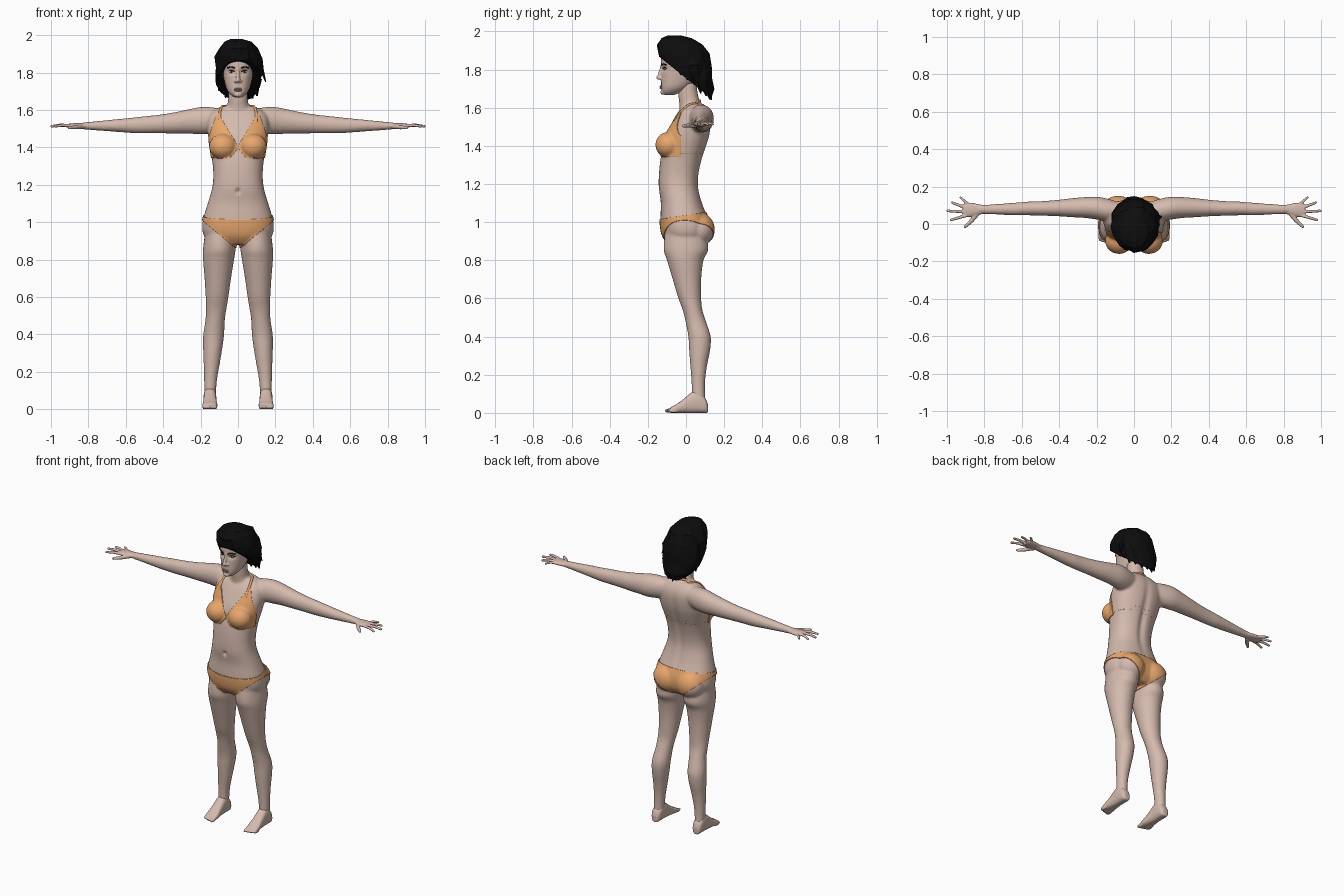
import bpy, bmesh, math, random
from mathutils import Vector as V, Matrix
from mathutils.bvhtree import BVHTree

if "Cube" in bpy.data.objects:
    bpy.data.objects.remove(bpy.data.objects["Cube"])

random.seed(4)


def material(name, rgb):
    m = bpy.data.materials.new(name)
    m.diffuse_color = (*rgb, 1)
    m.use_nodes = True
    m.node_tree.nodes["Principled BSDF"].inputs["Base Color"].default_value = m.diffuse_color
    return m


SKIN = material("skin", (.66, .49, .42))
FABRIC = material("orange_fabric", (.84, .40, .16))
HAIR = material("black_hair", (.004, .004, .004))
LIPS = material("lips", (.43, .26, .23))
WHITE = material("eye_white", (.65, .62, .6))
IRIS = material("dark_iris", (.03, .02, .015))


def smooth(rows, k=4):
    """Catmull-Rom interpolation of rows of numbers."""
    out, n = [], len(rows)
    for i in range(n - 1):
        q = [rows[max(i - 1, 0)], rows[i], rows[i + 1], rows[min(i + 2, n - 1)]]
        for j in range(k):
            t = j / k
            out.append([.5 * (2*b + (c-a)*t + (2*a-5*b+4*c-d)*t*t + (3*b-a-3*c+d)*t**3)
                        for a, b, c, d in zip(*q)])
    return out + [rows[-1]]


def tube(bm, rings, n=28, p=2.0):
    """Closed loft through superelliptic rings (centre, half axis, half axis)."""
    loops = []
    for c, a, b in rings:
        loop = []
        for i in range(n):
            t = 2 * math.pi * i / n
            f = [math.copysign(abs(w) ** (2 / p), w) for w in (math.cos(t), math.sin(t))]
            loop.append(bm.verts.new(c + a * f[0] + b * f[1]))
        loops.append(loop)
    for l, m in zip(loops, loops[1:]):
        for i in range(n):
            bm.faces.new((l[i], l[(i+1) % n], m[(i+1) % n], m[i]))
    bm.faces.new(loops[0])
    bm.faces.new(loops[-1])


def upright(rows):
    """Rows (z, x centre, x radius, y front, y back) to rings."""
    return [(V((x, (f+b)/2, z)), V((r, 0, 0)), V((0, (b-f)/2, 0))) for z, x, r, f, b in rows]


def ball(bm, c, r, seg=20):
    bmesh.ops.create_uvsphere(bm, u_segments=seg, v_segments=seg // 2 + 2, radius=1,
                              matrix=Matrix.Translation(c) @ Matrix.Diagonal((*r, 1)))


def digit(bm, pts, r0, r1):
    """Tapered finger lying in the horizontal plane."""
    pts = [V(p) for p in pts]
    d = pts[-1] - pts[0]
    side = V((-d.y, d.x, 0)).normalized()
    n = len(pts) - 1
    rings = [(p, side * (r0+(r1-r0)*i/n), V((0, 0, r0+(r1-r0)*i/n))) for i, p in enumerate(pts)]
    tube(bm, rings, 12)
    ball(bm, pts[-1], (r1, r1, r1), 12)


def make(name, bm, mat, shade=True):
    bmesh.ops.recalc_face_normals(bm, faces=bm.faces)
    me = bpy.data.meshes.new(name)
    bm.to_mesh(me)
    bm.free()
    me.materials.append(mat)
    if shade:
        me.shade_smooth()
    o = bpy.data.objects.new(name, me)
    bpy.context.collection.objects.link(o)
    return o


def fuse(name, bm, voxel, rounds, sculpt=None):
    """Merge overlapping volumes into one smooth skin."""
    o = make(name, bm, SKIN)
    m = o.modifiers.new("merge", 'REMESH')
    m.mode, m.voxel_size = 'VOXEL', voxel
    s = o.modifiers.new("soften", 'SMOOTH')
    s.factor, s.iterations = .5, rounds
    dg = bpy.context.evaluated_depsgraph_get()
    me = bpy.data.meshes.new_from_object(o.evaluated_get(dg))
    o.modifiers.clear()
    o.data = me
    me.materials.clear()
    me.materials.append(SKIN)
    if sculpt:
        for v in me.vertices:
            v.co.y += sculpt(v.co)
    me.shade_smooth()
    return o


def tree(o):
    bm = bmesh.new()
    bm.from_mesh(o.data)
    return BVHTree.FromBMesh(bm)


def gauss(*terms):
    return math.exp(-sum((d / w) ** 2 for d, w in terms))


# Body: torso, neck, bust, seat, legs and arms
bm = bmesh.new()
tube(bm, upright(smooth([
    (.885, 0, .13, -.09, .09), (.93, 0, .183, -.122, .12), (1.0, 0, .19, -.134, .122),
    (1.1, 0, .162, -.132, .085), (1.18, 0, .139, -.143, .066), (1.25, 0, .132, -.142, .068),
    (1.33, 0, .138, -.134, .085), (1.4, 0, .15, -.12, .108), (1.46, 0, .16, -.105, .125),
    (1.53, 0, .165, -.07, .132), (1.58, 0, .15, -.04, .122), (1.62, 0, .09, -.005, .095)])), 36, 2.3)
tube(bm, upright(smooth([(1.56, 0, .09, -.03, .1), (1.62, 0, .06, -.035, .08),
                         (1.66, 0, .053, -.04, .065), (1.73, 0, .05, -.04, .055)])))
for s in (1, -1):
    ball(bm, (s*.08, -.092, 1.405), (.07, .064, .064))
    ball(bm, (s*.085, .07, .96), (.088, .077, .085))
    tube(bm, upright(smooth([(z, s*x, r, f, b) for z, x, r, f, b in [
        (.95, .095, .08, -.11, .1), (.86, .1, .087, -.118, .118), (.8, .104, .083, -.1, .092),
        (.7, .108, .071, -.07, .08), (.6, .112, .061, -.04, .08), (.54, .117, .056, -.018, .086),
        (.48, .122, .052, -.003, .105), (.4, .13, .056, .012, .13), (.33, .135, .052, .016, .127),
        (.25, .14, .044, .022, .111), (.17, .146, .036, .028, .101), (.1, .149, .032, .03, .1),
        (.03, .15, .03, .03, .105)]])))
    arm = smooth([(.06, 1.55, .05, .07, .04), (.14, 1.545, .07, .075, .06), (.2, 1.543, .073, .085, .061),
                  (.26, 1.539, .066, .088, .056), (.33, 1.532, .058, .087, .051),
                  (.42, 1.525, .05, .085, .043), (.5, 1.521, .046, .083, .039),
                  (.56, 1.518, .042, .083, .037), (.64, 1.517, .035, .08, .034),
                  (.72, 1.516, .028, .079, .029), (.8, 1.515, .021, .078, .025), (.84, 1.515, .017, .078, .026)])
    tube(bm, [(V((s*x, y, z)), V((0, ry, 0)), V((0, 0, rz))) for x, z, rz, y, ry in arm])


def body_detail(c):
    if c.y > 0:  # spine groove
        return -.012 * gauss((c.x, .022), (c.z - 1.32, .2))
    return .014 * gauss((c.x, .01), (c.z - 1.165, .014))  # navel


body = fuse("body", bm, .007, 10, body_detail)

# Hands and feet
for s, side in ((1, "left"), (-1, "right")):
    bm = bmesh.new()
    tube(bm, [(V((s*x, y, 1.515)), V((0, ry, 0)), V((0, 0, rz))) for x, y, ry, rz in smooth([
        (.8, .078, .022, .018), (.835, .077, .03, .016), (.87, .076, .038, .015),
        (.9, .076, .037, .012), (.915, .074, .03, .009)])], 20)
    for base, tip, r in (((.895, .046), (.978, .022), .0095), ((.905, .066), (.997, .07), .0098),
                         ((.9, .087), (.972, .114), .0095), ((.885, .104), (.928, .142), .0085)):
        mid = [(a + b) / 2 for a, b in zip(base, tip)]
        digit(bm, [(s*base[0], base[1], 1.516), (s*mid[0], mid[1], 1.519), (s*tip[0], tip[1], 1.513)], r, r*.72)
    digit(bm, [(s*.835, .062, 1.512), (s*.868, .018, 1.508), (s*.902, -.014, 1.505)], .015, .008)
    fuse(side + "_hand", bm, .0032, 3)

    bm = bmesh.new()
    tube(bm, [(V((s*x, y, h/2)), V((r, 0, 0)), V((0, 0, h/2))) for y, x, r, h in smooth([
        (.115, .15, .018, .045), (.1, .15, .03, .08), (.06, .15, .034, .115), (.03, .15, .034, .108),
        (-.01, .15, .036, .075), (-.05, .15, .04, .046), (-.08, .15, .039, .03)])], 24, 2.6)
    for i in range(5):
        r = .0125 if i == 0 else .0085
        x = (.123, .141, .156, .17, .182)[i]
        ball(bm, (s*x, -.085 + .005*i, .0115), (r, .028, .0115), 14)
    fuse(side + "_foot", bm, .0045, 3)

# Head with nose, cheeks and eye sockets
bm = bmesh.new()
tube(bm, upright(smooth([
    (1.668, 0, .022, -.115, -.06), (1.685, 0, .043, -.127, -.02), (1.71, 0, .06, -.13, .02),
    (1.75, 0, .072, -.13, .06), (1.8, 0, .081, -.129, .09), (1.85, 0, .085, -.131, .1),
    (1.9, 0, .08, -.12, .09), (1.94, 0, .06, -.09, .06), (1.96, 0, .03, -.05, .02)])), 32, 2.2)
tube(bm, [(V((0, y, z)), V((r, 0, 0)), V((0, r*1.1, 0))) for z, y, r in
          ((1.825, -.126, .007), (1.79, -.134, .009), (1.757, -.142, .011))], 14)
ball(bm, (0, -.143, 1.758), (.012, .014, .011))
ball(bm, (0, -.122, 1.682), (.02, .012, .014))
for s in (1, -1):
    ball(bm, (s*.011, -.134, 1.754), (.01, .011, .008))
head = fuse("head", bm, .004, 5,
            lambda c: .011 * gauss((abs(c.x) - .035, .022), (c.z - 1.805, .014)) if c.y < -.05 else 0)
face = tree(head)


def on_face(x, z, lift=0):
    hit = face.ray_cast(V((x, -.5, z)), V((0, 1, 0)))[0]
    return V((x, hit.y - lift, z))


# Eyes, brows and lips
for s, side in ((1, "left"), (-1, "right")):
    bm = bmesh.new()
    ball(bm, on_face(s*.035, 1.804), (.015, .005, .0065), 14)
    make(side + "_eye", bm, WHITE)
    bm = bmesh.new()
    ball(bm, on_face(s*.035, 1.804, .003), (.0062, .004, .006), 12)
    make(side + "_iris", bm, IRIS)
    for name, pts, r in (("_brow", [(.016, 1.824), (.036, 1.83), (.058, 1.825)], .0035),
                         ("_lash", [(.019, 1.806), (.035, 1.8115), (.052, 1.806)], .002)):
        bm = bmesh.new()
        tube(bm, [(on_face(s*x, z, .001), V((0, r, 0)), V((0, 0, r))) for x, z in smooth(pts, 4)], 8)
        make(side + name, bm, HAIR)
bm = bmesh.new()
ball(bm, on_face(0, 1.713), (.023, .008, .0045))
ball(bm, on_face(0, 1.704), (.019, .009, .0055))
make("lips", bm, LIPS)

# Hair: faceted cap cut diagonally from the forehead to the nape
bm = bmesh.new()
tube(bm, upright([(1.65, .005, .08, -.01, .135), (1.7, .005, .108, -.06, .145), (1.76, .006, .122, -.1, .143),
                  (1.82, .008, .13, -.128, .132), (1.88, .006, .126, -.147, .118), (1.93, .004, .106, -.147, .088),
                  (1.965, 0, .072, -.128, .03), (1.98, -.01, .03, -.095, -.03)]), 16)
for v in bm.verts:
    if v.co.z < 1.96:
        v.co += V([random.uniform(-.008, .008) for _ in range(3)])
cut = bmesh.ops.bisect_plane(bm, geom=bm.verts[:] + bm.edges[:] + bm.faces[:], plane_co=(0, 0, 1.755),
                             plane_no=(0, -.8, -1), clear_outer=True)
bmesh.ops.holes_fill(bm, edges=[e for e in bm.edges if e.is_boundary])
bmesh.ops.triangulate(bm, faces=bm.faces[:])
# Loose tufts along the lower edge
for i in range(13):
    t = math.radians(-35 + 250 * i / 12)
    x, y = .1 * math.cos(t) + .005, .02 + .1 * math.sin(t)
    top = V((x, y, 1.79 - .8 * y))
    tip = V((x * 1.08, y + .012, 1.735 - .8 * y + random.uniform(-.012, .012)))
    tube(bm, [(top, V((.024, 0, 0)), V((0, .02, 0))), (tip, V((.004, 0, 0)), V((0, .004, 0)))], 5)
tube(bm, [(V((.12, .03, 1.83)), V((.015, 0, 0)), V((0, .025, 0))),
          (V((.148, .04, 1.75)), V((.003, 0, 0)), V((0, .003, 0)))], 5)
make("hair", bm, HAIR, False)


def garment(name, planes):
    """Shell lifted from the body, trimmed by planes (point, normal pointing away)."""
    bm = bmesh.new()
    bm.from_mesh(body.data)
    for co, no in planes:
        bmesh.ops.bisect_plane(bm, geom=bm.verts[:] + bm.edges[:] + bm.faces[:],
                               plane_co=co, plane_no=no, clear_outer=True)
    o = make(name, bm, FABRIC)
    m = o.modifiers.new("cloth", 'SOLIDIFY')
    m.thickness, m.offset = .005, 1


# Bikini: briefs, cups, back band and halter straps
garment("briefs", [((0, 0, 1.035), (0, -.15, 1)), ((0, 0, .85), (.85, 0, -1)), ((0, 0, .85), (-.85, 0, -1))])
for s, side in ((1, "left"), (-1, "right")):
    garment(side + "_cup", [((s*.002, 0, 0), (-s, 0, 0)), ((0, 0, 1.345), (0, 0, -1)),
                            ((0, 0, 1.4), (-s*1.75, 0, 1)), ((s*.105, 0, 1.6), (s*3, 0, 1)),
                            ((0, -.025, 0), (0, 1, 0)), ((0, 0, 1.395), (-s*1.2, 0, -1))])
garment("back_band", [((0, 0, 1.383), (0, 0, 1)), ((0, 0, 1.358), (0, 0, -1)), ((0, -.06, 0), (0, -1, 0))])
surface = tree(body)
path = [(.105, -.08, 1.54), (.104, -.05, 1.58), (.095, 0, 1.615), (.07, .05, 1.635), (0, .09, 1.645)]
path += [(-x, y, z) for x, y, z in path[-2::-1]]
points = [surface.find_nearest(V(p))[0] for p in smooth(path, 6)]
cu = bpy.data.curves.new("halter_strap", 'CURVE')
cu.dimensions, cu.bevel_depth, cu.bevel_resolution, cu.use_fill_caps = '3D', .0075, 2, True
sp = cu.splines.new('POLY')
sp.points.add(len(points) - 1)
for q, p in zip(sp.points, points):
    q.co = (*p, 1)
cu.materials.append(FABRIC)
bpy.context.collection.objects.link(bpy.data.objects.new("halter_strap", cu))
